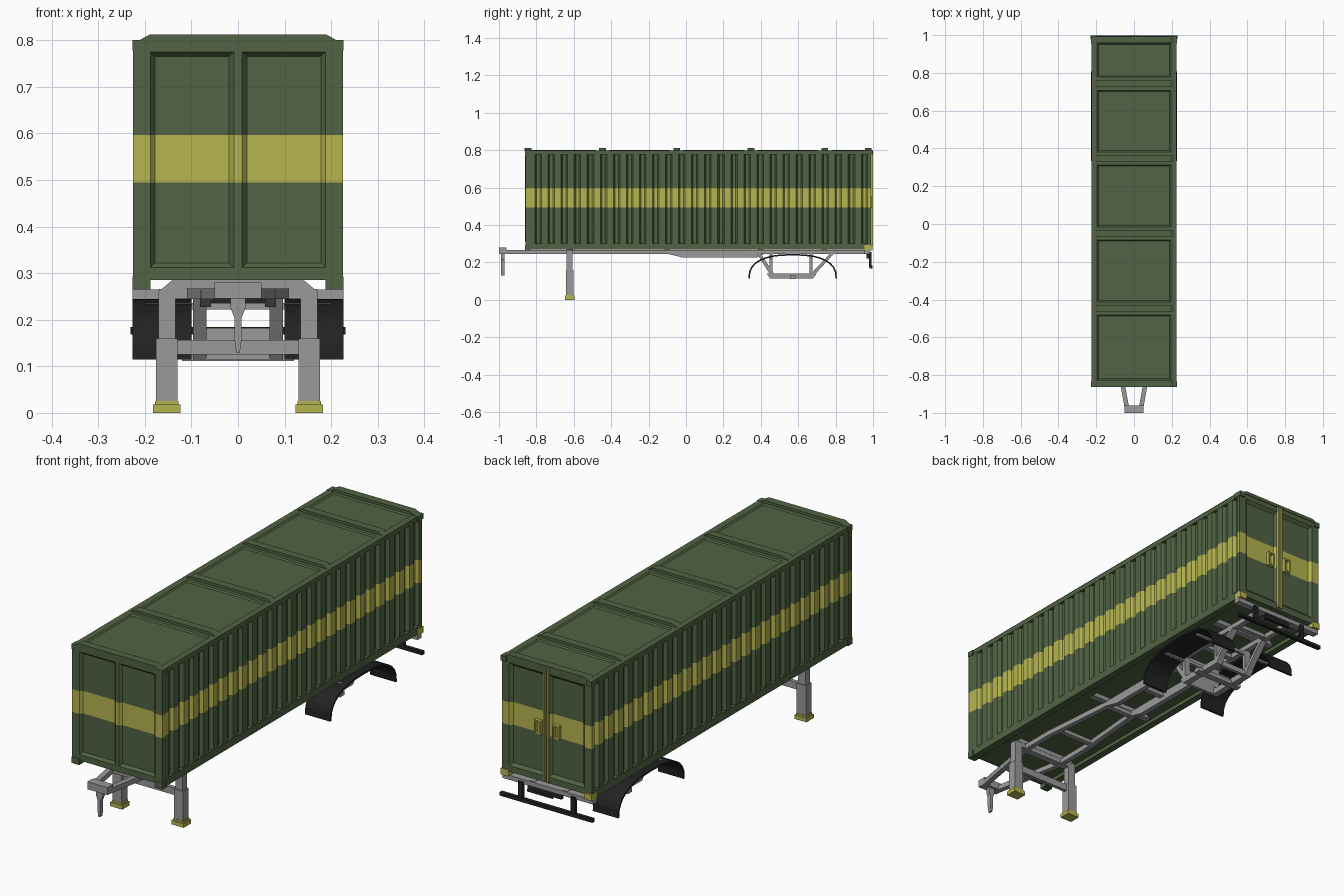
import bpy, bmesh, math
from mathutils import Vector

cube = bpy.data.objects.get("Cube")
if cube:
    bpy.data.objects.remove(cube)


def material(name, rgb):
    m = bpy.data.materials.new(name)
    m.use_nodes = True
    m.diffuse_color = (*rgb, 1)
    m.node_tree.nodes["Principled BSDF"].inputs["Base Color"].default_value = (*rgb, 1)
    return m


GREEN = material("container green", (0.082, 0.125, 0.056))
YELLOW = material("stripe yellow", (0.47, 0.46, 0.08))
GREY = material("chassis grey", (0.32, 0.32, 0.32))
BLACK = material("fender black", (0.016, 0.016, 0.016))

STRIPE = (0.495, 0.597)
FRONT, REAR, TOP = -0.86, 0.99, 0.80


def finish(name, bm, mat, stripe=False):
    """Turn a bmesh into an object, cutting the painted band if asked."""
    if stripe:
        for z in STRIPE:
            bmesh.ops.bisect_plane(bm, geom=bm.verts[:] + bm.edges[:] + bm.faces[:],
                                   plane_co=(0, 0, z), plane_no=(0, 0, 1))
        for f in bm.faces:
            f.material_index = int(STRIPE[0] < f.calc_center_median().z < STRIPE[1])
    me = bpy.data.meshes.new(name)
    bm.to_mesh(me)
    bm.free()
    me.materials.append(mat)
    if stripe:
        me.materials.append(YELLOW)
    ob = bpy.data.objects.new(name, me)
    bpy.context.collection.objects.link(ob)
    return ob


def box(name, x, y, z, mat, stripe=False):
    """Box from (low, high) pairs."""
    bm = bmesh.new()
    bmesh.ops.create_cube(bm, size=1)
    for v in bm.verts:
        v.co = [r[0] if c < 0 else r[1] for c, r in zip(v.co, (x, y, z))]
    bmesh.ops.recalc_face_normals(bm, faces=bm.faces)
    return finish(name, bm, mat, stripe)


def side_box(name, x, y, z, mat, stripe=False):
    """A box on each side of the centre line."""
    box(name + "_left", x, y, z, mat, stripe)
    box(name + "_right", (-x[1], -x[0]), y, z, mat, stripe)


def prism(name, pts, axis, low, high, mat):
    """Outline extruded along x (axis 0), y (1) or z (2)."""
    bm = bmesh.new()

    def place(p, d):
        c = list(p)
        c.insert(axis, d)
        return bm.verts.new(c)
    a = [place(p, low) for p in pts]
    b = [place(p, high) for p in pts]
    bm.faces.new(a)
    bm.faces.new(b[::-1])
    for i in range(len(a)):
        j = (i + 1) % len(a)
        bm.faces.new((a[i], b[i], b[j], a[j]))
    bmesh.ops.recalc_face_normals(bm, faces=bm.faces)
    return finish(name, bm, mat)


def panels(name, cells, place, normal, slope, depth, stripe=False):
    """Sheet of rectangles, each with a sloped recess: outer rect, inner rect."""
    bm = bmesh.new()
    for outer, (a0, a1, b0, b1) in cells:
        floor = (a0 + slope, a1 - slope, b0 + slope, b1 - slope)
        rings = []
        for (p, q, r, s), d in ((outer, 0), ((a0, a1, b0, b1), 0), (floor, depth)):
            rings.append([bm.verts.new(place(a, b, d))
                          for a, b in ((p, r), (q, r), (q, s), (p, s))])
        for o, i in zip(rings, rings[1:]):
            for k in range(4):
                bm.faces.new((o[k], o[k - 1], i[k - 1], i[k]))
        bm.faces.new(rings[2])
    for f in bm.faces:
        f.normal_update()
        if f.normal.dot(Vector(normal)) < 0:
            f.normal_flip()
    return finish(name, bm, GREEN, stripe)


# End walls with two recessed panels each
ends = [((-0.225, 0, 0.285, TOP), (-0.188, -0.009, 0.312, 0.775)),
        ((0, 0.225, 0.285, TOP), (0.009, 0.188, 0.312, 0.775))]
panels("front_wall", ends, lambda a, b, d: (a, FRONT + d, b), (0, -1, 0), 0.01, 0.012, True)
panels("rear_doors", ends, lambda a, b, d: (a, REAR - d, b), (0, 1, 0), 0.013, 0.012, True)

# Corrugated side walls
RIBS = 26
start, stop = -0.842, 0.972
step = (stop - start) / RIBS
plan = [(0.222, start - 0.01)]
for i in range(RIBS):
    for t, x in ((0, 0.222), (0.5, 0.222), (0.62, 0.207), (0.88, 0.207)):
        plan.append((x, start + (i + t) * step))
plan += [(0.222, stop), (0.222, stop + 0.01)]
for side, label in ((1, "left"), (-1, "right")):
    bm = bmesh.new()
    rows = [[bm.verts.new((side * x, y, z)) for x, y in plan] for z in (0.295, 0.785)]
    for i in range(len(plan) - 1):
        f = bm.faces.new((rows[0][i], rows[0][i + 1], rows[1][i + 1], rows[1][i]))
        if side < 0:
            f.normal_flip()
    finish("side_wall_" + label, bm, GREEN, True)

# Container frame
side_box("corner_post_front", (0.19, 0.224), (FRONT + 0.002, -0.84), (0.28, 0.798), GREEN, True)
side_box("corner_post_rear", (0.19, 0.224), (0.97, REAR - 0.002), (0.28, 0.798), GREEN, True)
side_box("bottom_rail", (0.19, 0.223), (-0.85, 0.985), (0.268, 0.302), GREEN)
side_box("top_rail", (0.195, 0.223), (-0.85, 0.985), (0.778, 0.799), GREEN)
for name, y, low in (("front", (FRONT - 0.002, -0.83), GREEN), ("rear", (0.955, 0.996), YELLOW)):
    side_box("lower_corner_" + name, (0.188, 0.227), y, (0.265, 0.293), low)
    side_box("upper_corner_" + name, (0.2, 0.227), y, (0.778, 0.801), GREEN)
box("floor", (-0.21, 0.21), (-0.855, 0.985), (0.285, 0.297), GREEN)

# Roof with shallow recesses and raised ribs
rib_y = [-0.845, -0.447, -0.05, 0.347, 0.742, 0.975]
edges = [FRONT] + rib_y[1:-1] + [REAR]
roof = [((-0.224, 0.224, a, b), (-0.195, 0.195, a + 0.035, b - 0.035))
        for a, b in zip(edges, edges[1:])]
panels("roof", roof, lambda a, b, d: (a, b, TOP - d), (0, 0, 1), 0.006, 0.006)
rib = [(-0.217, 0.797), (-0.19, 0.812), (0.19, 0.812), (0.217, 0.797)]
for i, y in enumerate(rib_y):
    prism(f"roof_rib_{i}", rib, 1, y - 0.018, y + 0.018, GREEN)

# Door rods and handles
side_box("door_rod", (0.004, 0.012), (0.985, 1.0), (0.29, 0.795), YELLOW)
for z in (0.49, 0.548):
    side_box("handle_bar", (0.03, 0.062), (0.976, 0.994), (z, z + 0.007), YELLOW)
for x in (0.03, 0.056):
    side_box("handle_upright", (x, x + 0.006), (0.976, 0.994), (0.49, 0.555), YELLOW)

# Chassis rails, narrow at the nose and bowed out at the legs
path = [(0.035, -0.99), (0.1, -0.62), (0.1, -0.45), (0.07, -0.1), (0.07, 0.3), (0.082, 0.42), (0.082, 0.98)]
for s, label in ((1, "left"), (-1, "right")):
    outline = [(s * (x - 0.012), y) for x, y in path] + [(s * (x + 0.012), y) for x, y in path[::-1]]
    prism("main_rail_" + label, outline, 2, 0.244, 0.267, GREY)
    web = [(-0.1, 0.246), (-0.02, 0.227), (0.38, 0.227), (0.42, 0.246)]
    prism("rail_web_" + label, web, 0, s * 0.058, s * 0.082, GREY)

# Cross members
bearer = [(-0.165, 0.265), (-0.14, 0.286), (0.14, 0.286), (0.165, 0.265)]
for i, y in enumerate((-0.62, -0.1, 0.4, 0.74)):
    prism(f"bearer_{i}", bearer, 1, y - 0.015, y + 0.015, GREY)
for i, y in enumerate((-0.8, -0.4, -0.1, 0.12, 0.34, 0.57, 0.8)):
    box(f"cross_member_{i}", (-0.08, 0.08), (y - 0.012, y + 0.012), (0.246, 0.264), GREY)
box("leg_cross_beam", (-0.17, 0.17), (-0.638, -0.606), (0.245, 0.266), GREY)
box("rear_cross_beam", (-0.226, 0.226), (0.955, 0.985), (0.245, 0.265), GREY)

# Front coupling and pin
box("coupling_block", (-0.05, 0.05), (-1.0, -0.96), (0.246, 0.28), GREY)
pin = [(-0.016, 0.25), (-0.016, 0.225), (-0.008, 0.205), (-0.008, 0.16), (-0.004, 0.13)]
pin += [(-x, z) for x, z in pin[::-1]]
prism("coupling_pin", pin, 1, -0.989, -0.971, GREY)

# Landing legs
side_box("upper_leg", (0.134, 0.171), (-0.638, -0.606), (0.15, 0.262), GREY)
side_box("lower_leg", (0.13, 0.176), (-0.642, -0.602), (0.02, 0.16), GREY)
side_box("foot", (0.123, 0.183), (-0.648, -0.596), (0.0, 0.018), YELLOW)
side_box("foot_collar", (0.128, 0.178), (-0.644, -0.6), (0.018, 0.026), YELLOW)
box("leg_brace", (-0.135, 0.135), (-0.63, -0.614), (0.125, 0.157), GREY)

# Suspension frames below the rails
for s, label in ((1, "left"), (-1, "right")):
    lo, hi = s * 0.068, s * 0.097
    prism("lower_beam_" + label, [(0.43, 0.142), (0.45, 0.115), (0.68, 0.115), (0.7, 0.142)],
          0, lo, hi, GREY)
    prism("front_strut_" + label, [(0.38, 0.246), (0.4, 0.246), (0.47, 0.142), (0.445, 0.142)],
          0, lo, hi, GREY)
    prism("rear_strut_" + label, [(0.77, 0.246), (0.79, 0.246), (0.695, 0.142), (0.67, 0.142)],
          0, lo, hi, GREY)
    for y in (0.455, 0.668):
        prism("upright_" + label, [(y - 0.008, 0.13), (y + 0.008, 0.13), (y + 0.008, 0.25), (y - 0.008, 0.25)],
              0, lo, hi, GREY)
box("suspension_cross_plate", (-0.07, 0.07), (0.447, 0.462), (0.115, 0.182), GREY)
box("suspension_rear_cross", (-0.07, 0.07), (0.66, 0.676), (0.118, 0.142), GREY)
box("axle", (-0.12, 0.12), (0.555, 0.585), (0.111, 0.13), GREY)
for y in (0.455, 0.668):
    box("fender_arm", (-0.2, 0.2), (y - 0.007, y + 0.007), (0.222, 0.236), GREY)

# Arched fenders
arc = []
for i in range(17):
    a = math.pi * i / 16
    c, s = math.cos(a), math.sin(a)
    arc.append((math.copysign(abs(c) ** 0.8, c), s ** 0.8 if s > 1e-6 else 0))
shell = [(0.57 + 0.237 * c, 0.115 + 0.13 * s) for c, s in arc]
shell += [(0.57 + 0.229 * c, 0.115 + 0.122 * s) for c, s in arc[::-1]]
for s, label in ((1, "left"), (-1, "right")):
    prism("fender_" + label, shell, 0, s * 0.1, s * 0.227, BLACK)

# Rear bumper, hangers and light plate
box("rear_bumper", (-0.231, 0.231), (0.98, 0.997), (0.168, 0.184), BLACK)
side_box("bumper_hanger", (0.12, 0.142), (0.978, 0.992), (0.175, 0.255), BLACK)
box("light_plate", (-0.065, 0.065), (0.965, 0.98), (0.222, 0.262), BLACK)
